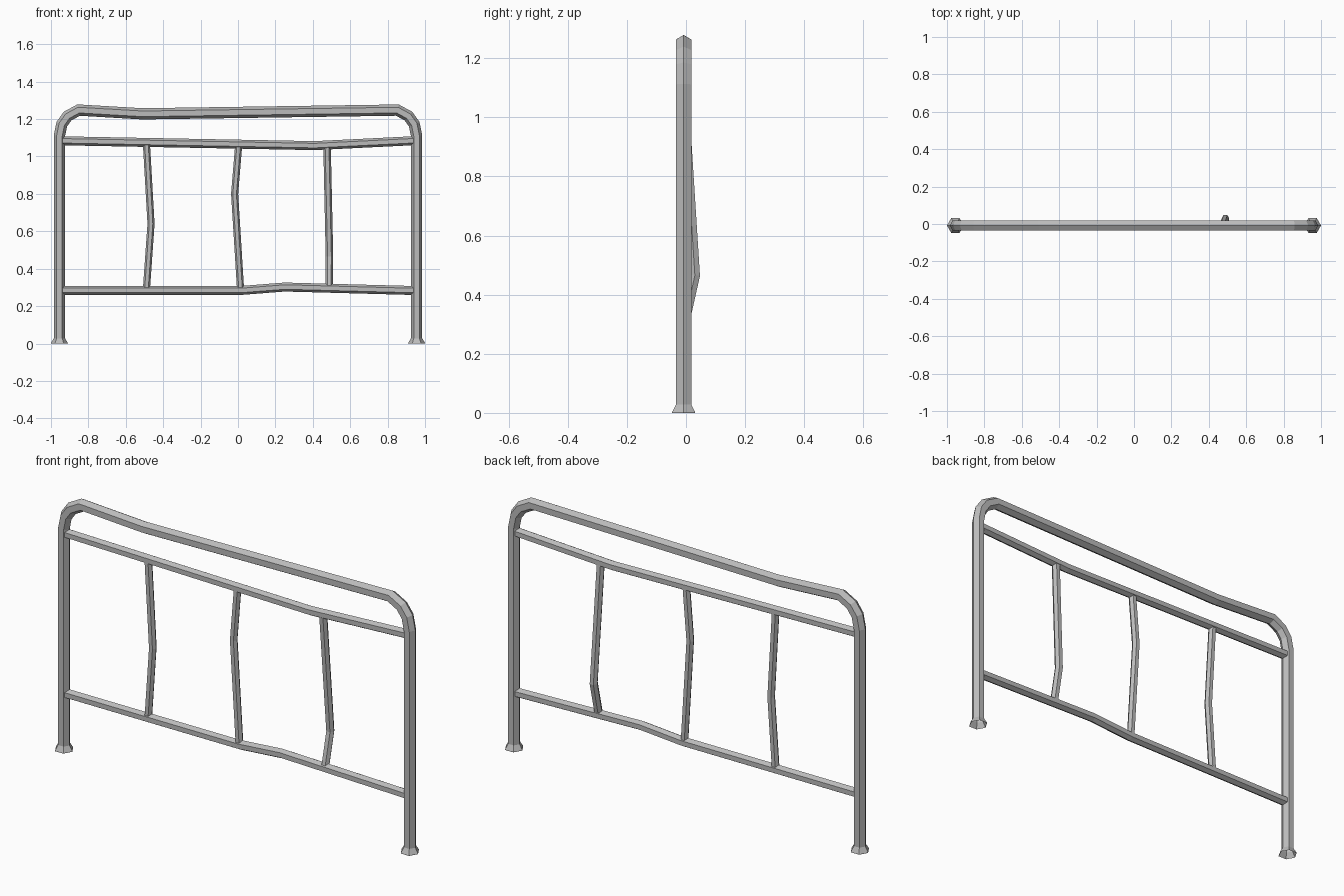
import bpy, bmesh, math
from mathutils import Vector

cube = bpy.data.objects.get("Cube")
if cube:
    bpy.data.objects.remove(cube, do_unlink=True)

SIDES = 6
Y0 = -0.008          # depth of the plane the frame lies in
LEG_X = 0.955
TUBE_R = 0.03

steel = bpy.data.materials.new("grey_steel")
steel.use_nodes = True
GREY = (0.5, 0.5, 0.5, 1.0)
steel.diffuse_color = GREY
steel.node_tree.nodes["Principled BSDF"].inputs["Base Color"].default_value = GREY


def finish(name, bm):
    bmesh.ops.recalc_face_normals(bm, faces=bm.faces)
    mesh = bpy.data.meshes.new(name)
    bm.to_mesh(mesh)
    bm.free()
    mesh.materials.append(steel)
    obj = bpy.data.objects.new(name, mesh)
    bpy.context.collection.objects.link(obj)
    return obj


def skin(bm, rings):
    for a, b in zip(rings, rings[1:]):
        for i in range(SIDES):
            j = (i + 1) % SIDES
            bm.faces.new((a[i], a[j], b[j], b[i]))


def tube(name, path, radius, caps=False):
    """Sweep a hexagon along a path of (x, y, z) with mitred corners."""
    pts = [Vector(p) for p in path]
    dirs = [(b - a).normalized() for a, b in zip(pts, pts[1:])]
    bm = bmesh.new()
    rings = []
    for k, p in enumerate(pts):
        before, after = dirs[max(k - 1, 0)], dirs[min(k, len(dirs) - 1)]
        t = (before + after).normalized()
        side = Vector((0, 1, 0))
        side = (side - t * side.dot(t)).normalized()
        up = t.cross(side) / t.dot(after)
        ring = []
        for i in range(SIDES):
            a = math.tau * i / SIDES
            ring.append(bm.verts.new(p + radius * (math.cos(a) * up + math.sin(a) * side)))
        rings.append(ring)
    skin(bm, rings)
    if caps:
        bm.faces.new(rings[0])
        bm.faces.new(rings[-1])
    return finish(name, bm)


def flat(points):
    return [(x, Y0, z) for x, z in points]


# Bent main frame: leg, rounded corner, slightly dented top bar, corner, leg
corner = [(LEG_X, 0.028), (LEG_X, 1.11), (0.942, 1.173), (0.911, 1.216), (0.852, 1.248)]
left_half = [(-x, z) for x, z in corner]
tube("main_frame", flat(left_half + [(-0.51, 1.228)] + corner[::-1]), TUBE_R)

# Dented cross rails
tube("upper_rail", flat([(-LEG_X, 1.084), (0.41, 1.058), (LEG_X, 1.085)]), 0.024, True)
tube("lower_rail", flat([(-LEG_X, 0.284), (0.02, 0.284), (0.25, 0.302),
                         (LEG_X, 0.283)]), 0.024, True)

# Bent balusters
tube("right_baluster", flat([(-0.49, 0.284), (-0.465, 0.64), (-0.49, 1.075)]), 0.019, True)
tube("middle_baluster", flat([(0.014, 0.284), (-0.018, 0.8), (0.004, 1.066)]), 0.019, True)
tube("left_baluster", [(0.487, Y0, 0.296), (0.489, 0.03, 0.465), (0.476, Y0, 1.061)],
     0.02, True)

# Flared open feet
for label, x in (("right_foot", -LEG_X), ("left_foot", LEG_X)):
    bm = bmesh.new()
    rings = []
    for radius, z in ((TUBE_R, 0.028), (0.045, 0.003), (0.045, 0.0)):
        rings.append([bm.verts.new((x + radius * math.cos(math.tau * i / SIDES),
                                    Y0 + radius * math.sin(math.tau * i / SIDES), z))
                      for i in range(SIDES)])
    skin(bm, rings)
    finish(label, bm)
